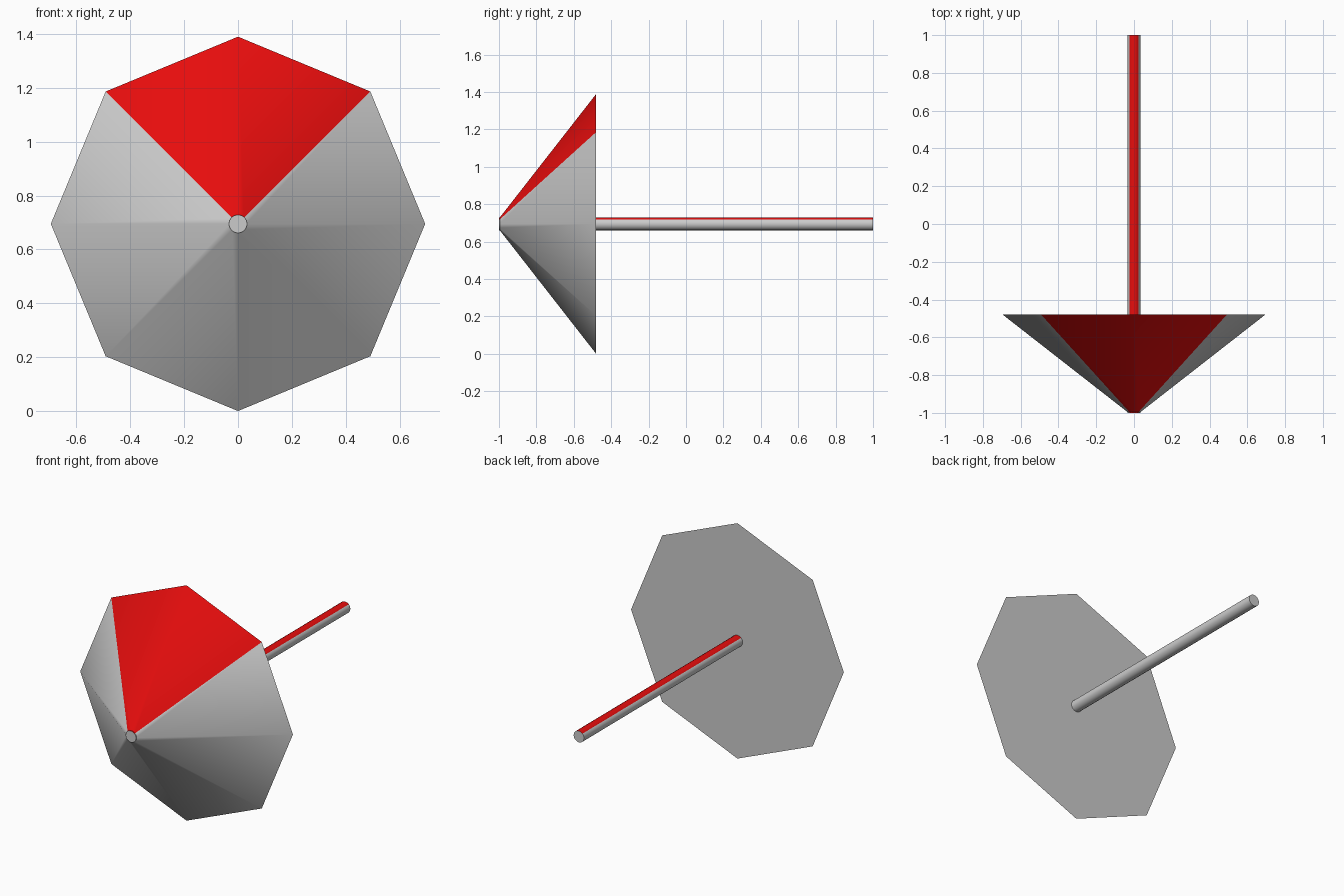
import bpy, bmesh, math
from mathutils import Matrix

if "Cube" in bpy.data.objects:
    bpy.data.objects.remove(bpy.data.objects["Cube"])

CZ = 0.695          # height of the axis
R_SHAFT = 0.034


def material(name, rgb):
    m = bpy.data.materials.new(name)
    m.diffuse_color = (*rgb, 1.0)
    m.use_nodes = True
    m.node_tree.nodes["Principled BSDF"].inputs["Base Color"].default_value = m.diffuse_color
    return m


grey = material("light_grey", (0.6, 0.6, 0.6))
red = material("red", (0.8, 0.004, 0.004))


def cone_along_y(name, sides, r_front, r_back, y_front, y_back):
    """Capped cone on the y axis with a corner at the top; upper quarter is red."""
    bm = bmesh.new()
    bmesh.ops.create_cone(bm, cap_ends=True, segments=sides, radius1=r_back,
                          radius2=r_front, depth=y_back - y_front)
    place = (Matrix.Translation((0, (y_front + y_back) / 2, CZ))
             @ Matrix.Rotation(math.pi / 2, 4, 'X'))
    bmesh.ops.transform(bm, matrix=place, verts=bm.verts)
    bm.normal_update()
    for f in bm.faces:
        c = f.calc_center_median()
        is_side = len(f.verts) == 4
        f.material_index = int(is_side and c.z - CZ > abs(c.x))
    mesh = bpy.data.meshes.new(name)
    bm.to_mesh(mesh)
    bm.free()
    mesh.materials.append(grey)
    mesh.materials.append(red)
    ob = bpy.data.objects.new(name, mesh)
    bpy.context.collection.objects.link(ob)
    bpy.ops.object.select_all(action='DESELECT')
    ob.select_set(True)
    bpy.context.view_layer.objects.active = ob
    bpy.ops.object.shade_smooth_by_angle(angle=math.radians(40))
    return ob


# Eight-sided canopy, closed at the back
cone_along_y("canopy", 8, 0.030, 0.695, -0.999, -0.48)

# Straight round pole running through the canopy
cone_along_y("pole", 16, R_SHAFT, R_SHAFT, -1.0, 1.0)
